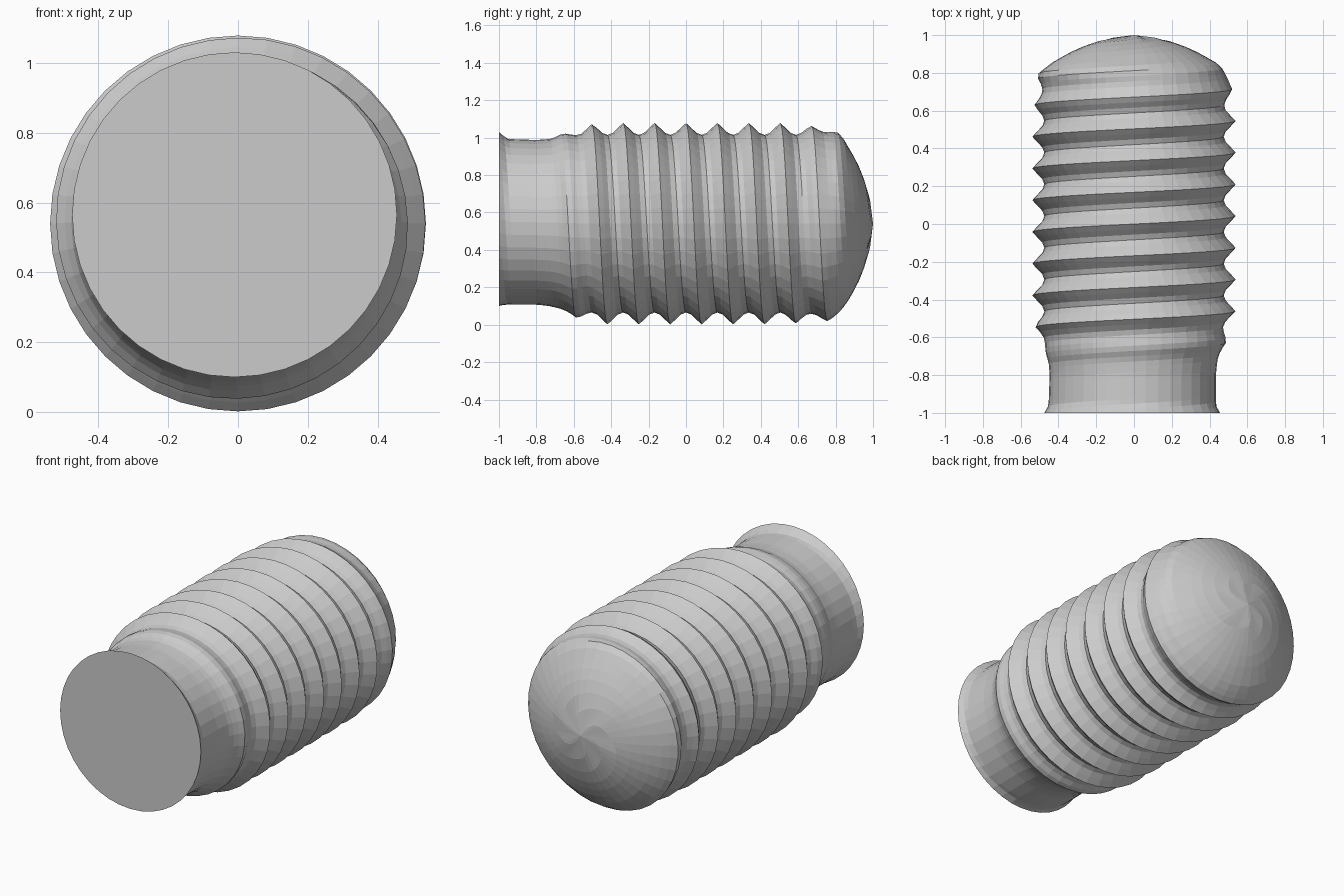
import bpy, bmesh
from math import sin, cos, pi

if "Cube" in bpy.data.objects:
    bpy.data.objects.remove(bpy.data.objects["Cube"])

PITCH, CZ = 0.168, 0.54
N, M = 40, 6                                   # sides, rows per thread turn
RIDGE = [1.0, 0.6, 0.17, 0.0, 0.17, 0.6]       # one thread tooth, crest to crest

# body radius without thread (y, radius)
BODY = [(-1, .465), (-.96, .443), (-.80, .44), (-.72, .447), (-.64, .468), (-.5, .475),
        (.60, .475), (.70, .484), (.77, .490), (.81, .478), (.85, .44), (.90, .355),
        (.93, .295), (.96, .215), (.985, .125), (1, 0)]
# thread height, fading at both ends (y, height)
THREAD = [(-.74, 0), (-.65, .015), (-.60, .03), (-.52, .055), (-.45, .063),
          (.56, .063), (.70, .036), (.78, .03), (.86, 0)]
# slight bend of the neck (y, offset)
BEND_X = [(-1, -.01), (-.7, -.005), (-.5, 0)]
BEND_Z = [(-1, .025), (-.95, .01), (-.7, .006), (-.5, 0)]


def lerp(table, y):
    if y <= table[0][0]:
        return table[0][1]
    for (a, u), (b, v) in zip(table, table[1:]):
        if y <= b:
            return u + (v - u) * (y - a) / (b - a)
    return table[-1][1]


def point(i, j):
    phi = 2 * pi * i / N
    y = PITCH * (j / M + i / N)
    y = max(-1.0, min(1.0, y))
    r = lerp(BODY, y) + lerp(THREAD, y) * RIDGE[j % M]
    return (r * sin(phi) + lerp(BEND_X, y), y, CZ + lerp(BEND_Z, y) + r * cos(phi))


# helical grid, clamped to a ring at the base and to a pole at the domed tip
bm = bmesh.new()
rows = range(-43, 38)
grid = [[bm.verts.new(point(i, j)) for i in range(N + 1)] for j in rows]
for a, b in zip(grid, grid[1:]):
    for i in range(N):
        bm.faces.new((a[i], a[i + 1], b[i + 1], b[i]))
bmesh.ops.remove_doubles(bm, verts=bm.verts, dist=0.0005)
bmesh.ops.dissolve_degenerate(bm, edges=bm.edges, dist=0.0005)

# flat base cap
loose = [e for e in bm.edges if not e.link_faces]
bmesh.ops.delete(bm, geom=loose, context='EDGES')
rim = [e for e in bm.edges if e.is_boundary]
bmesh.ops.holes_fill(bm, edges=rim, sides=0)
bmesh.ops.recalc_face_normals(bm, faces=bm.faces)

mesh = bpy.data.meshes.new("threaded_plug")
bm.to_mesh(mesh)
bm.free()
plug = bpy.data.objects.new("threaded_plug", mesh)
bpy.context.collection.objects.link(plug)
